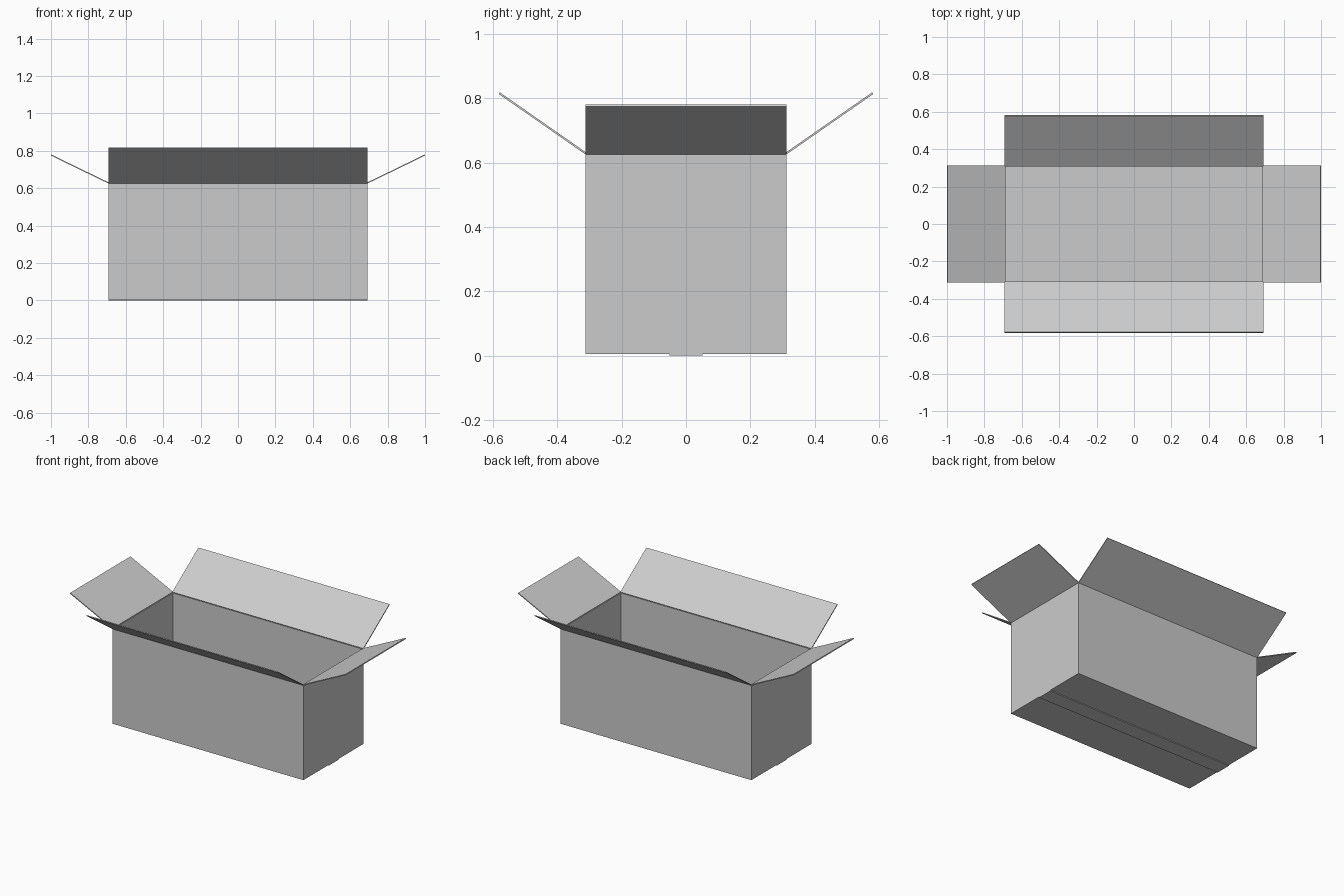
import bpy, bmesh
from mathutils import Vector

if "Cube" in bpy.data.objects:
    bpy.data.objects.remove(bpy.data.objects["Cube"])

W, D, Z0, H, T = 0.692, 0.312, 0.005, 0.625, 0.006

card = bpy.data.materials.new("cardboard_grey")
card.diffuse_color = (0.6, 0.6, 0.6, 1)
card.use_nodes = True
card.node_tree.nodes["Principled BSDF"].inputs["Base Color"].default_value = card.diffuse_color


def make(name, bm):
    bmesh.ops.recalc_face_normals(bm, faces=bm.faces)
    me = bpy.data.meshes.new(name)
    bm.to_mesh(me)
    bm.free()
    me.materials.append(card)
    ob = bpy.data.objects.new(name, me)
    bpy.context.collection.objects.link(ob)
    return ob


def extrude_profile(name, pts, half, along_x):
    """Extrude an (outward, z) profile along x or y."""
    bm = bmesh.new()
    def place(o, z, s):
        return (s, o, z) if along_x else (o, s, z)
    f = bm.faces.new([bm.verts.new(place(o, z, -half)) for o, z in pts])
    r = bmesh.ops.extrude_face_region(bm, geom=[f])
    verts = [g for g in r["geom"] if isinstance(g, bmesh.types.BMVert)]
    bmesh.ops.translate(bm, verts=verts, vec=Vector(place(0, 0, 2 * half)))
    return make(name, bm)


# Open body: a block whose top is inset and sunk to leave thin walls
bm = bmesh.new()
bmesh.ops.create_cube(bm, size=1)
for v in bm.verts:
    v.co = (v.co.x * 2 * W, v.co.y * 2 * D, Z0 if v.co.z < 0 else H)
top = max(bm.faces, key=lambda f: f.calc_center_median().z)
bmesh.ops.inset_region(bm, faces=[top], thickness=T)
r = bmesh.ops.extrude_face_region(bm, geom=[top])
for g in r["geom"]:
    if isinstance(g, bmesh.types.BMVert):
        g.co.z = Z0 + T
if top.is_valid:
    bmesh.ops.delete(bm, geom=[top], context="FACES_ONLY")
make("box_body", bm)


# Four flaps hinged on the rim and leaning outward
def flap(name, edge, tip, tip_z, half, sign, along_x):
    d = Vector((tip - edge, tip_z - H))
    n = Vector((-d.y, d.x)).normalized() * T
    a, b = Vector((edge, H)), Vector((tip, tip_z - n.y))
    pts = [a, b, b + n, a + n]
    extrude_profile(name, [(sign * p.x, p.y) for p in pts], half, along_x)


for sign, long_name, short_name in ((-1, "front_flap", "left_flap"), (1, "back_flap", "right_flap")):
    flap(long_name, D, 0.582, 0.818, W, sign, True)
    flap(short_name, W, 1.0, 0.78, D, sign, False)

# Sealing strip under the bottom seam
extrude_profile("bottom_tape", [(-0.052, 0), (0.052, 0), (0.052, Z0), (-0.052, Z0)], W, True)
